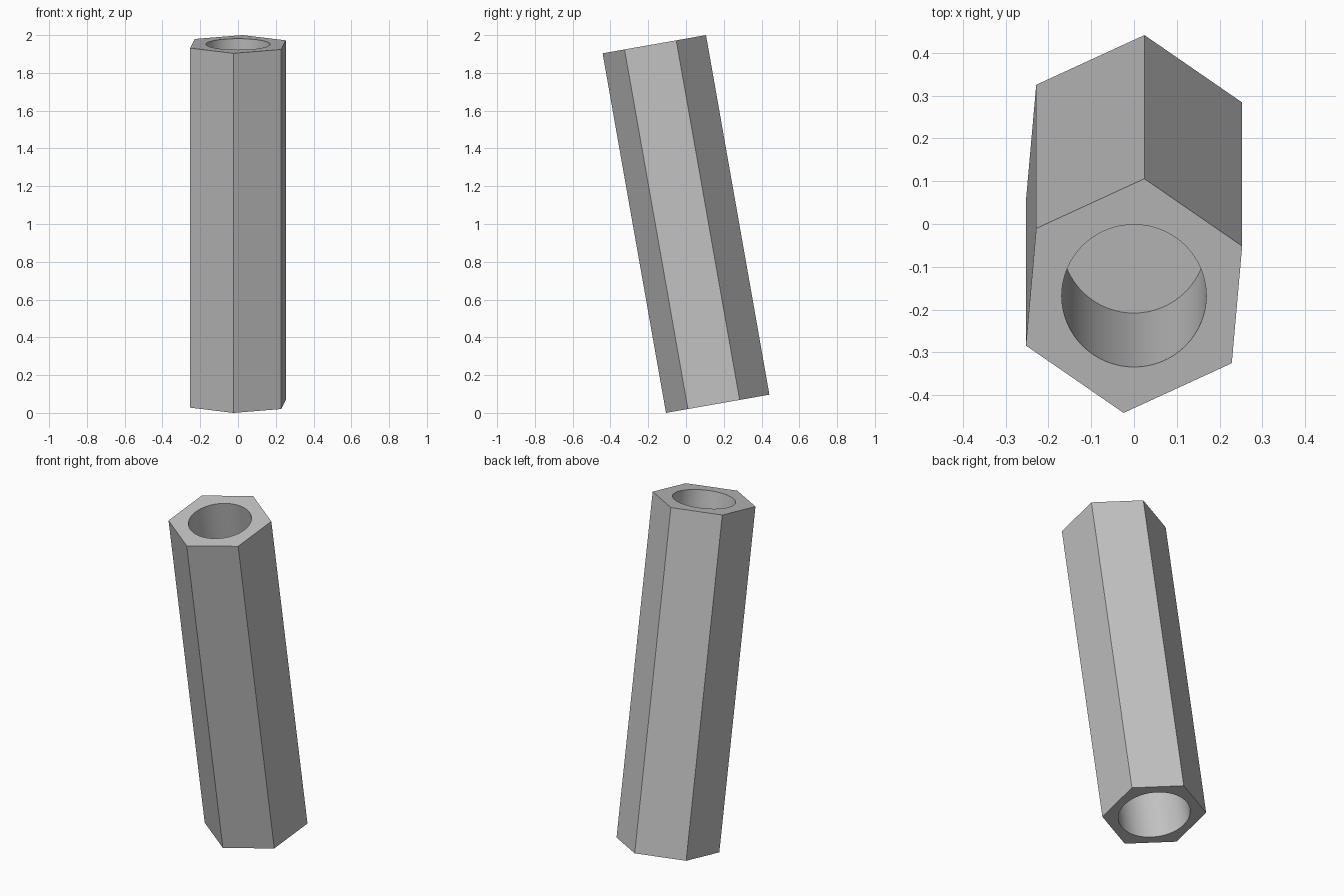
import bpy
from math import radians

if "Cube" in bpy.data.objects:
    bpy.data.objects.remove(bpy.data.objects["Cube"], do_unlink=True)

LENGTH = 1.933
HEX_RADIUS = 0.279
TILT = radians(10)

grey = bpy.data.materials.new("plain_grey")
grey.use_nodes = True
colour = (0.54, 0.54, 0.54, 1)
grey.diffuse_color = colour
grey.node_tree.nodes["Principled BSDF"].inputs["Base Color"].default_value = colour


def prism(name, sides, radius, depth, z):
    bpy.ops.mesh.primitive_cylinder_add(
        vertices=sides, radius=radius, depth=depth, location=(0, 0, z))
    obj = bpy.context.object
    obj.name = name
    obj.data.materials.append(grey)
    return obj


def drill(body, radius, depth, end):
    """Cut a flat-bottomed round hole into the top (end=1) or bottom (end=-1)."""
    extra = 0.1
    z = end * (LENGTH / 2 - depth / 2 + extra / 2)
    cutter = prism("hole_cutter", 64, radius, depth + extra, z)
    cutter.hide_render = True
    mod = body.modifiers.new("hole", "BOOLEAN")
    mod.operation = "DIFFERENCE"
    mod.solver = "EXACT"
    mod.object = cutter
    bpy.context.view_layer.objects.active = body
    bpy.ops.object.modifier_apply(modifier=mod.name)
    bpy.data.objects.remove(cutter, do_unlink=True)


# Six-sided bar, turned slightly about its own axis
bar = prism("hex_spacer", 6, HEX_RADIUS, LENGTH, 0)
bar.rotation_euler.z = radians(-5)
bpy.ops.object.transform_apply(location=False, rotation=True, scale=False)

# Narrow blind hole in the top, wider one in the bottom
drill(bar, 0.169, 0.726, 1)
drill(bar, 0.193, 0.726, -1)

# Smooth bores, sharp outer edges
bpy.ops.object.select_all(action="DESELECT")
bar.select_set(True)
bpy.context.view_layer.objects.active = bar
bpy.ops.object.shade_smooth_by_angle(angle=radians(30))

# Lean the bar toward the front
bar.rotation_euler = (TILT, 0, 0)
bar.location = (0, 0, 1)
